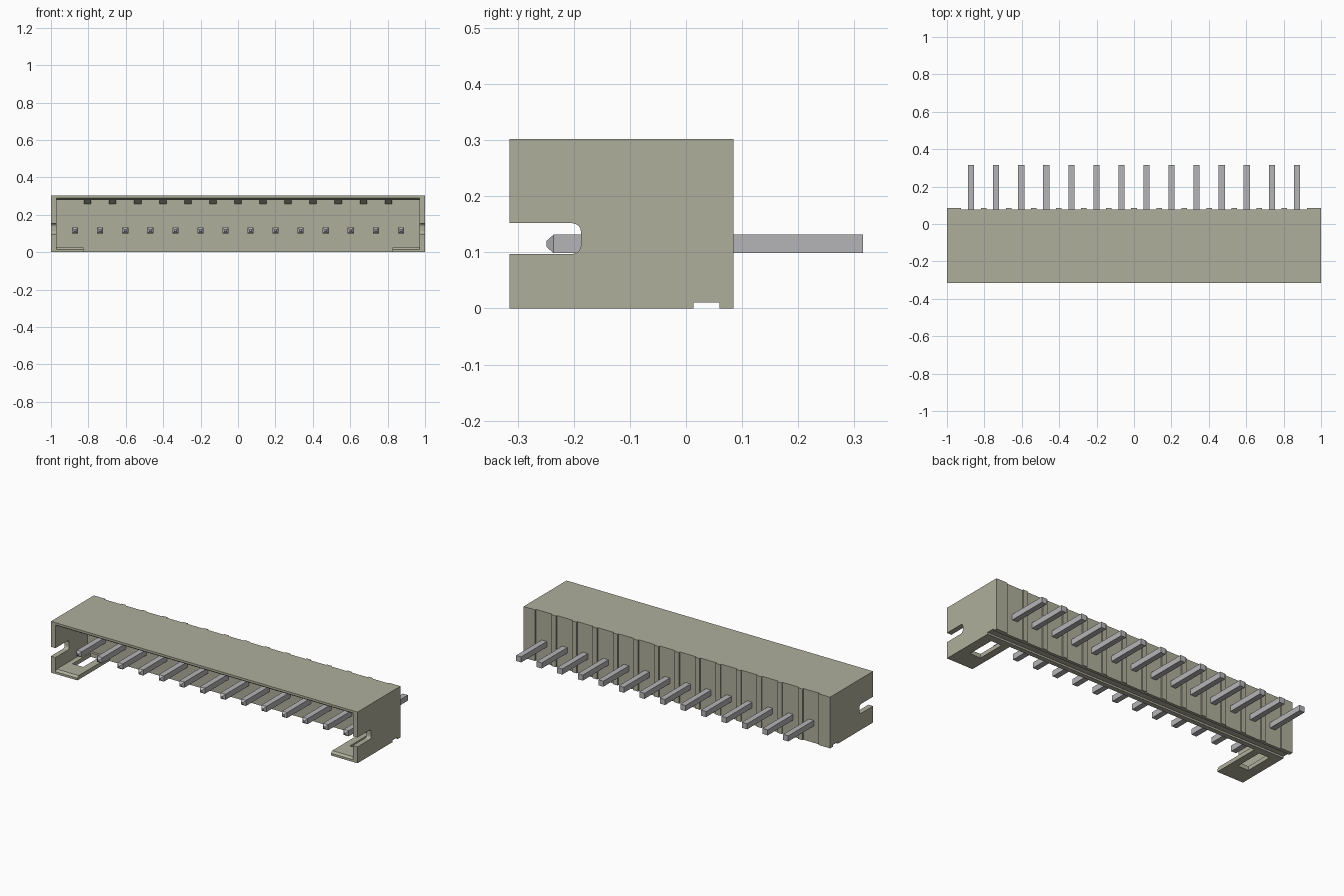
import bpy, bmesh, math

old = bpy.data.objects.get("Cube")
if old:
    bpy.data.objects.remove(old)


def material(name, rgb):
    m = bpy.data.materials.new(name)
    m.use_nodes = True
    m.diffuse_color = (*rgb, 1)
    m.node_tree.nodes["Principled BSDF"].inputs["Base Color"].default_value = (*rgb, 1)
    return m


TAN = material("beige plastic", (0.43, 0.43, 0.335))
GREY = material("pin metal", (0.46, 0.46, 0.475))


def loft(name, rings, mat):
    """Solid through matching rings of points, capped at both ends."""
    bm = bmesh.new()
    loops = [[bm.verts.new(p) for p in ring] for ring in rings]
    n = len(loops[0])
    for a, b in zip(loops, loops[1:]):
        for i in range(n):
            j = (i + 1) % n
            bm.faces.new((a[i], a[j], b[j], b[i]))
    bm.faces.new(loops[0])
    bm.faces.new(loops[-1])
    bmesh.ops.recalc_face_normals(bm, faces=bm.faces)
    mesh = bpy.data.meshes.new(name)
    bm.to_mesh(mesh)
    bm.free()
    mesh.materials.append(mat)
    ob = bpy.data.objects.new(name, mesh)
    bpy.context.scene.collection.objects.link(ob)
    return ob


def prism(name, profile, x0, x1, mat=TAN):
    """Extrude a (y, z) profile along x."""
    return loft(name, [[(x, y, z) for y, z in profile] for x in (x0, x1)], mat)


def box(name, x0, x1, y0, y1, z0, z1):
    return prism(name, [(y0, z0), (y1, z0), (y1, z1), (y0, z1)], x0, x1)


def mirror(ob):
    ob.modifiers.new("mirror", 'MIRROR').use_axis[0] = True


FRONT, BACK, RECESS, INNER, HEIGHT = -0.315, 0.085, 0.077, -0.015, 0.302
PITCH, PINS = 0.134, 14
GROOVE = [(0.013, 0), (0.013, 0.011), (0.06, 0.011), (0.06, 0)]

# Top and back wall in one profile, with a chamfered lip and a groove below
prism("top_and_back_wall",
      [(FRONT, HEIGHT), (FRONT, 0.289), (-0.303, 0.28), (INNER, 0.28), (INNER, 0)]
      + GROOVE + [(RECESS, 0), (RECESS, HEIGHT)], -0.97, 0.97)

# Side walls with a round-cornered slot open to the front
r, slot_end, low, high = 0.016, -0.187, 0.097, 0.152
slot = [(FRONT, high)]
for cz, start in ((high - r, 90), (low + r, 0)):
    for k in range(5):
        a = math.radians(start - k * 22.5)
        slot.append((slot_end - r + r * math.cos(a), cz + r * math.sin(a)))
slot.append((FRONT, low))
side = prism("side_wall", slot + [(FRONT, 0)] + GROOVE
             + [(BACK, 0), (BACK, HEIGHT), (FRONT, HEIGHT)], 0.97, 1.0)
mirror(side)

# Wide posts at the ends of the back
mirror(box("back_end_post", 0.925, 0.97, RECESS, BACK, 0, HEIGHT))

# Floor tabs with a rectangular hole
tab = prism("floor_tab", [(FRONT, 0), (FRONT, 0.013), (-0.303, 0.024),
                          (INNER, 0.024), (INNER, 0)], 0.827, 0.97)
cutter = box("tab_hole_cutter", 0.87, 0.94, -0.2, -0.03, -0.1, 0.1)
cutter.hide_render = True
cutter.hide_viewport = True
cut = tab.modifiers.new("hole", 'BOOLEAN')
cut.operation = 'DIFFERENCE'
cut.solver = 'EXACT'
cut.object = cutter
mirror(tab)

# Ribs between the pins: on the back and under the ceiling
for i in range(PINS - 1):
    x = (i - (PINS - 2) / 2) * PITCH
    box(f"back_rib_{i + 1}", x - 0.015, x + 0.015, RECESS, BACK, 0, HEIGHT)
    prism(f"ceiling_gusset_{i + 1}", [(INNER - 0.04, 0.28), (INNER, 0.28), (INNER, 0.258)],
          x - 0.019, x + 0.019)

# Square pins with tapered front tips
for i in range(PINS):
    x = (i - (PINS - 1) / 2) * PITCH
    rings = [[(x + sx * h, y, 0.115 + sz * h)
              for sx, sz in ((-1, -1), (1, -1), (1, 1), (-1, 1))]
             for y, h in ((-0.249, 0.005), (-0.236, 0.0165), (0.315, 0.0165))]
    loft(f"pin_{i + 1}", rings, GREY)
